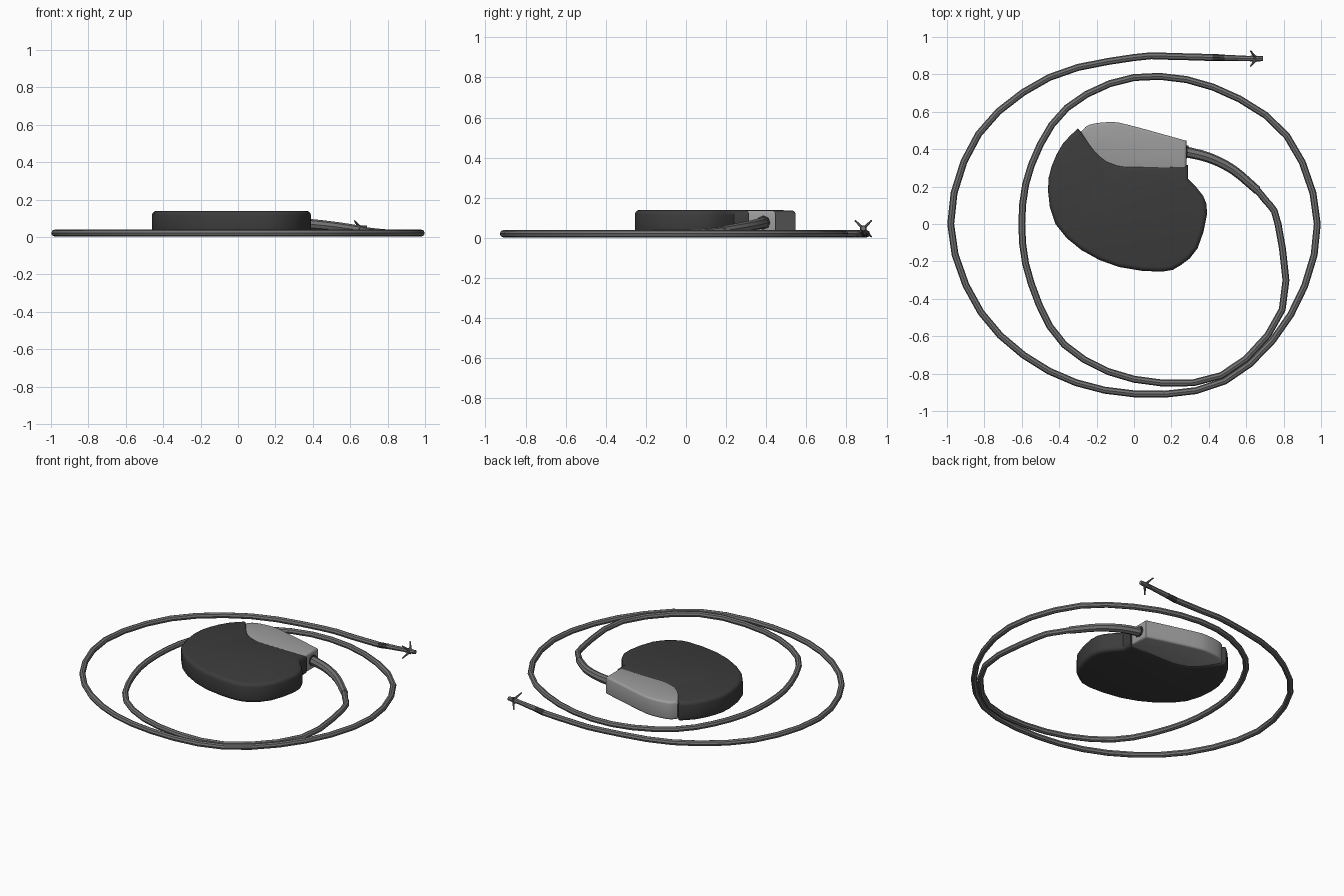
import bpy, bmesh, math
from mathutils import Vector

cube = bpy.data.objects.get("Cube")
if cube:
    bpy.data.objects.remove(cube)


def material(name, value):
    mat = bpy.data.materials.new(name)
    mat.use_nodes = True
    color = (value, value, value, 1)
    mat.diffuse_color = color
    bsdf = mat.node_tree.nodes["Principled BSDF"]
    bsdf.inputs["Base Color"].default_value = color
    bsdf.inputs["Roughness"].default_value = 0.6
    return mat


charcoal = material("charcoal shell", 0.045)
pale_grey = material("pale grey header", 0.34)
mid_grey = material("mid grey lead", 0.17)
dark_grey = material("dark grey electrode", 0.05)


def finish(obj, mat, angle):
    obj.data.materials.clear()
    obj.data.materials.append(mat)
    bpy.ops.object.select_all(action="DESELECT")
    obj.select_set(True)
    bpy.context.view_layer.objects.active = obj
    if obj.type == "CURVE":
        bpy.ops.object.convert(target="MESH")
    bpy.ops.object.shade_smooth_by_angle(angle=math.radians(angle))


def smooth_path(points, steps):
    """Catmull-Rom path through the points."""
    pts = [Vector(p) for p in points]
    ends = [2 * pts[0] - pts[1]] + pts + [2 * pts[-1] - pts[-2]]
    path = []
    for a, b, c, d in zip(ends, ends[1:], ends[2:], ends[3:]):
        for i in range(steps):
            t = i / steps
            path.append(0.5 * (2 * b + (c - a) * t + (2 * a - 5 * b + 4 * c - d) * t**2
                               + (3 * b - a - 3 * c + d) * t**3))
    return path + [pts[-1]]


def slab(name, outline, bottom, top, rim, mat):
    """Upright slab with rounded upper and lower rims."""
    bm = bmesh.new()
    base = bm.faces.new([bm.verts.new((p.x, p.y, bottom)) for p in outline])
    base.normal_update()
    if base.normal.z > 0:
        base.normal_flip()
    made = bmesh.ops.extrude_face_region(bm, geom=[base], use_keep_orig=True)["geom"]
    for v in made:
        if isinstance(v, bmesh.types.BMVert):
            v.co.z = top
    bmesh.ops.recalc_face_normals(bm, faces=bm.faces)
    rims = [e for e in bm.edges if abs(e.verts[0].co.z - e.verts[1].co.z) < 0.001]
    bmesh.ops.bevel(bm, geom=rims, offset=rim, segments=3, profile=0.5,
                    affect="EDGES", clamp_overlap=True)
    mesh = bpy.data.meshes.new(name)
    bm.to_mesh(mesh)
    bm.free()
    obj = bpy.data.objects.new(name, mesh)
    bpy.context.collection.objects.link(obj)
    finish(obj, mat, 40)


def tube(name, path, start, end, mat, angle=30):
    """Eight-sided tube tapering from start to end radius."""
    curve = bpy.data.curves.new(name, "CURVE")
    curve.dimensions = "3D"
    curve.twist_mode = "Z_UP"
    curve.bevel_depth = 1
    curve.bevel_resolution = 2
    curve.use_fill_caps = True
    spline = curve.splines.new("POLY")
    spline.points.add(len(path) - 1)
    for i, (point, p) in enumerate(zip(spline.points, path)):
        point.co = (*p, 1)
        point.radius = start + (end - start) * i / (len(path) - 1)
    obj = bpy.data.objects.new(name, curve)
    bpy.context.collection.objects.link(obj)
    finish(obj, mat, angle)


# Shell: rounded kidney outline with a curved shoulder for the header
outer = smooth_path([(-.3, .51), (-.38, .43), (-.44, .31), (-.46, .18), (-.42, 0), (-.28, -.14),
                     (-.08, -.23), (.15, -.255), (.25, -.22), (.34, -.13), (.39, .05),
                     (.37, .15), (.29, .24)], 2)
shoulder = smooth_path([(.29, .315), (-.03, .315), (-.11, .33), (-.18, .37), (-.28, .49)], 2)
slab("shell", outer + shoulder, 0.012, 0.14, 0.024, charcoal)

# Header block, tucked a little into the shell
crown = smooth_path([(-.285, .49), (-.24, .53), (-.13, .545), (-.03, .53), (.28, .445)], 3)
tuck = [Vector(p) for p in ((.28, .29), (-.05, .29), (-.15, .32), (-.22, .38))]
slab("header", crown + tuck, 0.016, 0.136, 0.014, pale_grey)

# Socket ring and tapering strain relief
tube("socket_ring", [(.27, .385, .076), (.286, .383, .075)], .036, .036, dark_grey)
relief = smooth_path([(.27, .387, .076), (.4, .355, .068), (.53, .29, .055), (.66, .18, .037)], 3)
tube("strain_relief", relief, .029, .023, mid_grey)

# Lead: clockwise spiral, one radius per twelfth of a turn
LEAD = 0.0185
radii = [.77, .915, .935, .83, .745, .635, .6, .633, .717, .783, .845, .943,
         .98, .968, .97, .908, .908, .945, .98, .96, .905, .89]
spiral = []
for i, r in enumerate(radii):
    a = -i * math.pi / 6
    spiral.append((r * math.cos(a), r * math.sin(a), .021 if i else .024))
route = [(.63, .21, .041), (.7, .13, .032)] + spiral + [(.22, .895, .02), (.42, .89, .023)]
tube("lead", smooth_path(route, 3), LEAD, LEAD, mid_grey)

# Electrode bands, slim neck and tip at the free end
tip = [Vector(p) for p in ((.42, .89, .023), (.455, .889, .027), (.485, .888, .031),
                           (.61, .885, .043), (.655, .884, .046), (.69, .884, .048))]
tube("electrode_band", tip[0:2], LEAD, LEAD, dark_grey)
tube("electrode_sleeve", tip[1:3], .0175, .0175, dark_grey)
tube("tip_neck", tip[2:4], .017, .014, mid_grey)
tube("tip_collar", tip[3:5], .014, .017, mid_grey)
tube("tip_bead", tip[4:6], .015, .013, mid_grey)

# Four barbs swept back from the tip
for i in range(4):
    a = math.pi / 4 + i * math.pi / 2
    sweep = Vector((-.032, .058 * math.cos(a), .058 * math.sin(a)))
    tube(f"barb_{i + 1}", [tip[4], tip[4] + sweep], .009, .004, mid_grey)
